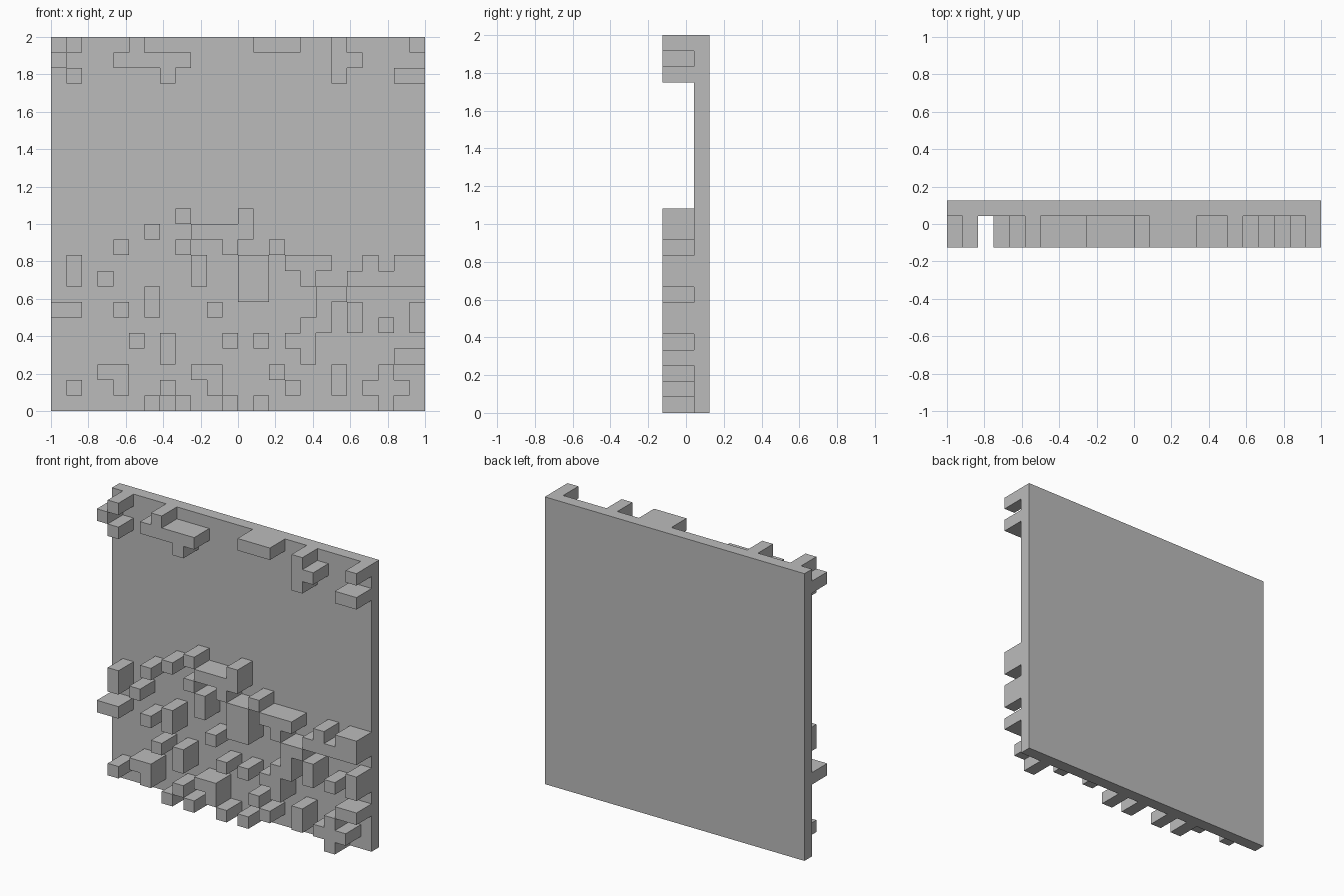
import bpy, bmesh
from mathutils import Vector

if "Cube" in bpy.data.objects:
    bpy.data.objects.remove(bpy.data.objects["Cube"])

N = 24                      # pattern cells per side
C = 2.0 / N                 # cell size
BACK, FACE, BUMP = 0.125, 0.125 - C, -0.125

# Raised pattern, rows from the top, columns from the left
RAISED = {
    0: "1 5 13 14 15 18 23",
    1: "0 4 5 6 7 8 18 19",
    2: "1 7 18 22 23",
    11: "8 12",
    12: "6 9 10 11 12",
    13: "4 8 11 14",
    14: "1 9 12 13 15 16 17 20 22 23",
    15: "1 3 9 12 13 16 19 20 21 22 23",
    16: "6 12 13 17 18",
    17: "0 1 4 6 10 17 19 23",
    18: "16 17 19 21 23",
    19: "5 7 11 13 15 16",
    20: "7 16 22 23",
    21: "3 4 9 10 14 18 21",
    22: "1 4 7 10 15 18 20 21 22",
    23: "6 8 11 13 21",
}
cells = {(int(c), r) for r, cols in RAISED.items() for c in cols.split()}

bm = bmesh.new()


def quad(points, normal):
    """Add a quad facing along normal."""
    f = bm.faces.new([bm.verts.new(p) for p in points])
    f.normal_update()
    if f.normal.dot(Vector(normal)) < 0:
        f.normal_flip()


def x_of(c):
    return -1 + c * C


def z_of(r):
    return 2 - r * C


# Patterned front: cell faces and the walls around raised cells
for c in range(N):
    for r in range(N):
        up = (c, r) in cells
        y = BUMP if up else FACE
        x0, x1, z0, z1 = x_of(c), x_of(c + 1), z_of(r + 1), z_of(r)
        quad([(x0, y, z0), (x1, y, z0), (x1, y, z1), (x0, y, z1)], (0, -1, 0))
        if not up:
            continue
        for dc, dr, a, b in ((-1, 0, (x0, z0), (x0, z1)), (1, 0, (x1, z0), (x1, z1)),
                             (0, -1, (x0, z1), (x1, z1)), (0, 1, (x0, z0), (x1, z0))):
            if (c + dc, r + dr) not in cells:
                quad([(a[0], BUMP, a[1]), (b[0], BUMP, b[1]),
                      (b[0], FACE, b[1]), (a[0], FACE, a[1])], (dc, 0, -dr))

# Backing plate: back and four rims
quad([(-1, BACK, 0), (1, BACK, 0), (1, BACK, 2), (-1, BACK, 2)], (0, 1, 0))
for s in (-1, 1):
    quad([(s, FACE, 0), (s, BACK, 0), (s, BACK, 2), (s, FACE, 2)], (s, 0, 0))
    z = 1 + s
    quad([(-1, FACE, z), (1, FACE, z), (1, BACK, z), (-1, BACK, z)], (0, 0, s))

bmesh.ops.remove_doubles(bm, verts=bm.verts, dist=1e-5)
mesh = bpy.data.meshes.new("relief_wall_panel")
bm.to_mesh(mesh)
bm.free()

grey = bpy.data.materials.new("grey")
grey.diffuse_color = (0.5, 0.5, 0.5, 1)
grey.use_nodes = True
grey.node_tree.nodes["Principled BSDF"].inputs["Base Color"].default_value = grey.diffuse_color
mesh.materials.append(grey)
panel = bpy.data.objects.new("relief_wall_panel", mesh)
bpy.context.collection.objects.link(panel)
